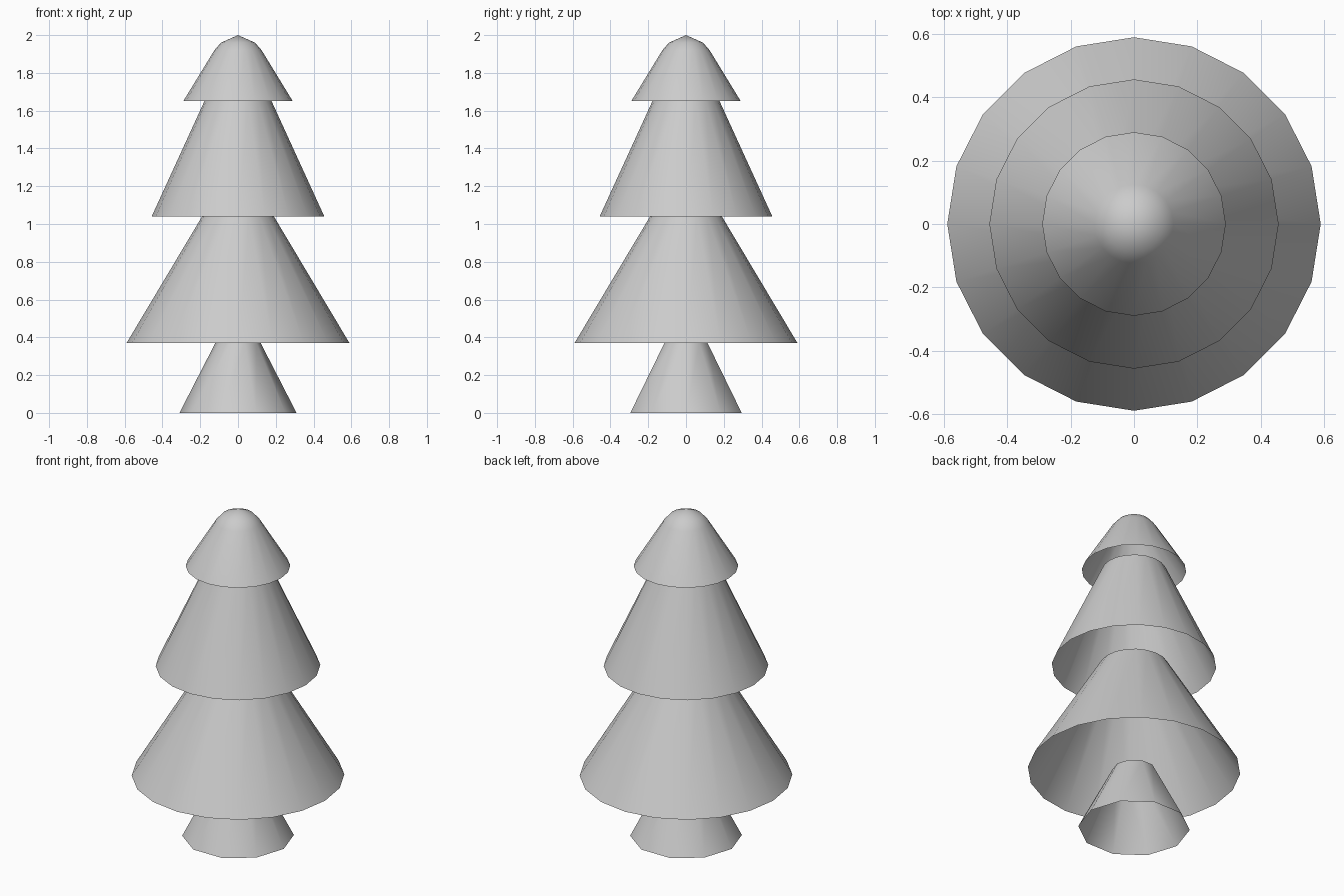
import bpy, bmesh, math

if "Cube" in bpy.data.objects:
    bpy.data.objects.remove(bpy.data.objects["Cube"])


def shell(name, profile, sides):
    """Open lathe shell through (radius, z) points; radius 0 makes a tip."""
    bm = bmesh.new()
    rings = []
    for r, z in profile:
        if r == 0:
            rings.append([bm.verts.new((0, 0, z))] * sides)
        else:
            rings.append([bm.verts.new((r * math.cos(math.tau * i / sides),
                                        r * math.sin(math.tau * i / sides), z))
                          for i in range(sides)])
    for low, high in zip(rings, rings[1:]):
        for i in range(sides):
            j = (i + 1) % sides
            quad = [low[i], low[j], high[j], high[i]]
            bm.faces.new(list(dict.fromkeys(quad)))
    for f in bm.faces:
        f.smooth = True
    mesh = bpy.data.meshes.new(name)
    bm.to_mesh(mesh)
    bm.free()
    obj = bpy.data.objects.new(name, mesh)
    bpy.context.collection.objects.link(obj)
    return obj


# Flared trunk
shell("trunk", [(0.31, 0), (0.12, 0.37)], 10)

# Hollow branch skirts, each ending at the base of the next
shell("lower_branches", [(0.59, 0.37), (0.19, 1.04)], 20)
shell("middle_branches", [(0.457, 1.04), (0.178, 1.65)], 20)

# Top skirt with rounded tip
shell("top_branches", [(0.29, 1.65), (0.125, 1.92), (0.09, 1.96), (0, 2.0)], 20)
